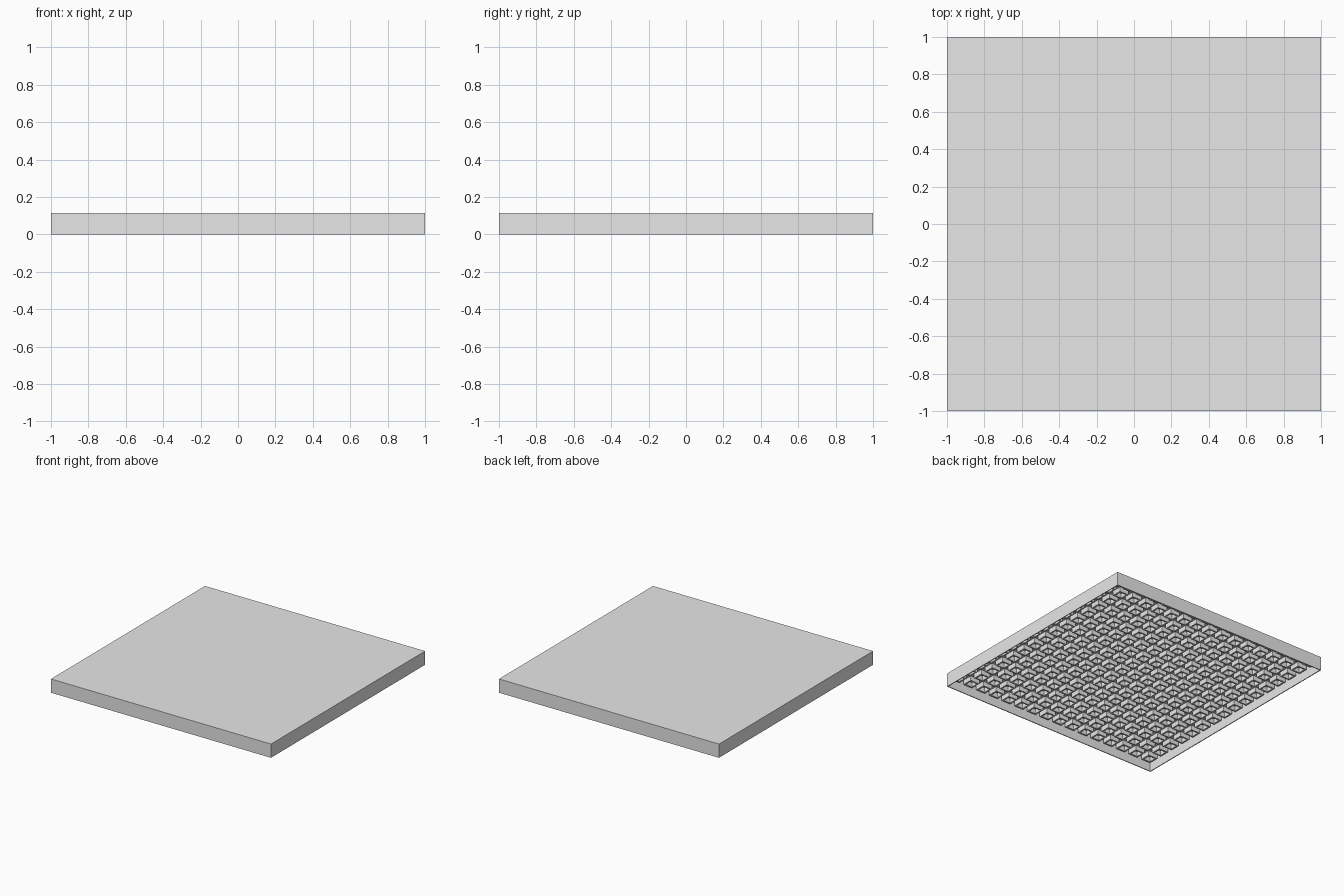
import bpy
import bmesh
from mathutils import Matrix

HALF = 1.0          # half width of the tile
TOP = 0.113         # overall height
CEILING = 0.1       # underside of the top plate
WALL = 0.01         # thickness of the rim
COUNT = 16          # sockets per side
PITCH = 2 * HALF / COUNT
SOCKET = 0.085      # outer width of a socket
SOCKET_WALL = 0.018
SOCKET_BOTTOM = 0.062

if "Cube" in bpy.data.objects:
    bpy.data.objects.remove(bpy.data.objects["Cube"], do_unlink=True)

grey = bpy.data.materials.new("light grey")
grey.use_nodes = True
colour = (0.8, 0.8, 0.8, 1)
grey.diffuse_color = colour
grey.node_tree.nodes["Principled BSDF"].inputs["Base Color"].default_value = colour


def hollow_box(name, width, bottom, top, wall, depth, location=(0, 0, 0)):
    """Square box, open underneath, hollowed to the given depth."""
    bm = bmesh.new()
    height = top - bottom
    bmesh.ops.create_cube(
        bm, size=1,
        matrix=Matrix.Translation((0, 0, bottom + height / 2))
        @ Matrix.Diagonal((width, width, height, 1)))
    bm.normal_update()
    under = min(bm.faces, key=lambda f: f.calc_center_median().z)
    # Inset the underside, then push the inner face up through an extrusion
    bmesh.ops.inset_region(bm, faces=[under], thickness=wall)
    inner = bmesh.ops.extrude_discrete_faces(bm, faces=[under])["faces"][0]
    bmesh.ops.translate(bm, verts=inner.verts, vec=(0, 0, depth))
    bmesh.ops.recalc_face_normals(bm, faces=bm.faces)
    mesh = bpy.data.meshes.new(name)
    bm.to_mesh(mesh)
    bm.free()
    mesh.materials.append(grey)
    obj = bpy.data.objects.new(name, mesh)
    obj.location = location
    bpy.context.collection.objects.link(obj)
    return obj


# Smooth-topped tile with a thin rim
hollow_box("tile_shell", 2 * HALF, 0, TOP, WALL, CEILING)

# Grid of square sockets hanging from the ceiling
first = -HALF + PITCH / 2
sockets = hollow_box("underside_sockets", SOCKET, SOCKET_BOTTOM, CEILING + 0.003,
                     SOCKET_WALL, CEILING - SOCKET_BOTTOM, (first, first, 0))
for axis in range(2):
    array = sockets.modifiers.new("grid", "ARRAY")
    array.count = COUNT
    array.use_relative_offset = False
    array.use_constant_offset = True
    offset = [0, 0, 0]
    offset[axis] = PITCH
    array.constant_offset_displace = offset
